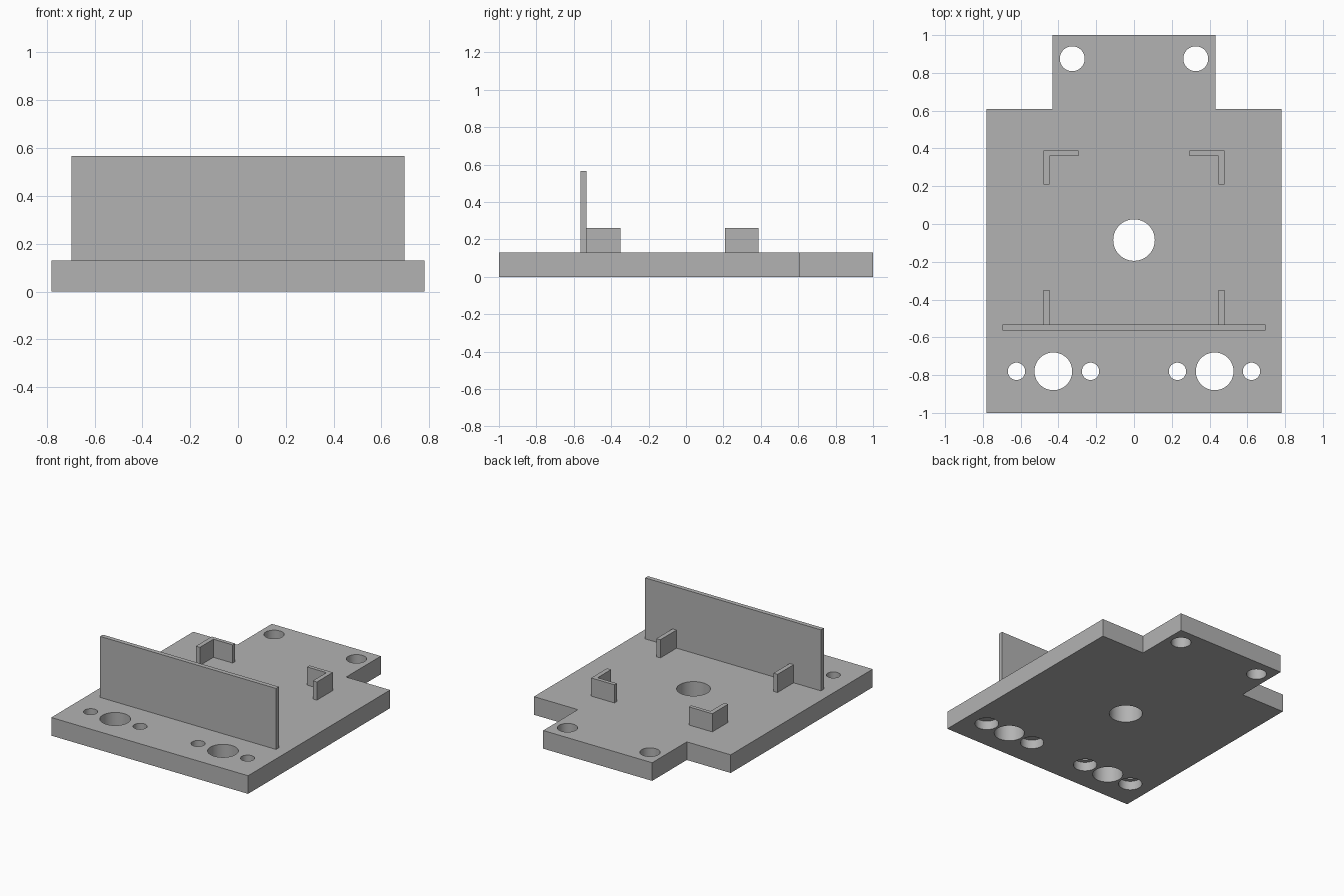
import bpy
import bmesh
import math

cube = bpy.data.objects.get("Cube")
if cube:
    bpy.data.objects.remove(cube, do_unlink=True)

grey = bpy.data.materials.new("plain grey")
grey.use_nodes = True
grey.diffuse_color = (0.45, 0.45, 0.45, 1)
grey.node_tree.nodes["Principled BSDF"].inputs["Base Color"].default_value = (0.45, 0.45, 0.45, 1)

PLATE_TOP = 0.13
TAB_TOP = 0.26


def prism(name, outline, z0, z1):
    """Extrude a counter-clockwise outline from z0 up to z1."""
    bm = bmesh.new()
    face = bm.faces.new([bm.verts.new((x, y, z0)) for x, y in outline])
    ext = bmesh.ops.extrude_face_region(bm, geom=[face])
    verts = [g for g in ext["geom"] if isinstance(g, bmesh.types.BMVert)]
    bmesh.ops.translate(bm, verts=verts, vec=(0, 0, z1 - z0))
    bmesh.ops.recalc_face_normals(bm, faces=bm.faces)
    mesh = bpy.data.meshes.new(name)
    bm.to_mesh(mesh)
    bm.free()
    mesh.materials.append(grey)
    obj = bpy.data.objects.new(name, mesh)
    bpy.context.collection.objects.link(obj)
    return obj


def activate(obj):
    bpy.ops.object.select_all(action="DESELECT")
    obj.select_set(True)
    bpy.context.view_layer.objects.active = obj


def drill(target, x, y, radius, z0=-0.1, z1=0.3):
    """Cut a round hole between two heights."""
    ring = [(x + radius * math.cos(i * math.tau / 48),
             y + radius * math.sin(i * math.tau / 48)) for i in range(48)]
    cutter = prism("hole_cutter", ring, z0, z1)
    cutter.hide_render = True
    mod = target.modifiers.new("hole", "BOOLEAN")
    mod.operation = "DIFFERENCE"
    mod.solver = "EXACT"
    mod.object = cutter
    activate(target)
    bpy.ops.object.modifier_apply(modifier=mod.name)
    bpy.data.objects.remove(cutter, do_unlink=True)


# Base plate with a narrower tongue at the back
half = [(0.78, -1), (0.78, 0.608), (0.432, 0.608), (0.432, 1)]
base = prism("base_plate", half + [(-x, y) for x, y in reversed(half)], 0, PLATE_TOP)

# Holes: centre, tongue, and two front groups with counterbored screws
drill(base, 0, -0.085, 0.11)
for side in (-1, 1):
    drill(base, side * 0.327, 0.875, 0.066)
    drill(base, side * 0.427, -0.78, 0.10)
    for x in (0.23, 0.622):
        drill(base, side * x, -0.78, 0.046)
        drill(base, side * x, -0.78, 0.078, z1=0.065)
activate(base)
bpy.ops.object.shade_smooth_by_angle(angle=math.radians(30))

# Upright front panel
prism("front_panel", [(-0.697, -0.565), (0.697, -0.565), (0.697, -0.533), (-0.697, -0.533)],
      PLATE_TOP, 0.567)

# Straight front tabs and L-shaped back corner brackets
tab = [(0.448, -0.533), (0.48, -0.533), (0.48, -0.35), (0.448, -0.35)]
bracket = [(0.448, 0.208), (0.48, 0.208), (0.48, 0.388),
           (0.295, 0.388), (0.295, 0.361), (0.448, 0.361)]
for side, label in ((1, "left"), (-1, "right")):
    for part, outline in (("front_tab", tab), ("corner_bracket", bracket)):
        prism(f"{label}_{part}", [(side * x, y) for x, y in outline], PLATE_TOP, TAB_TOP)
